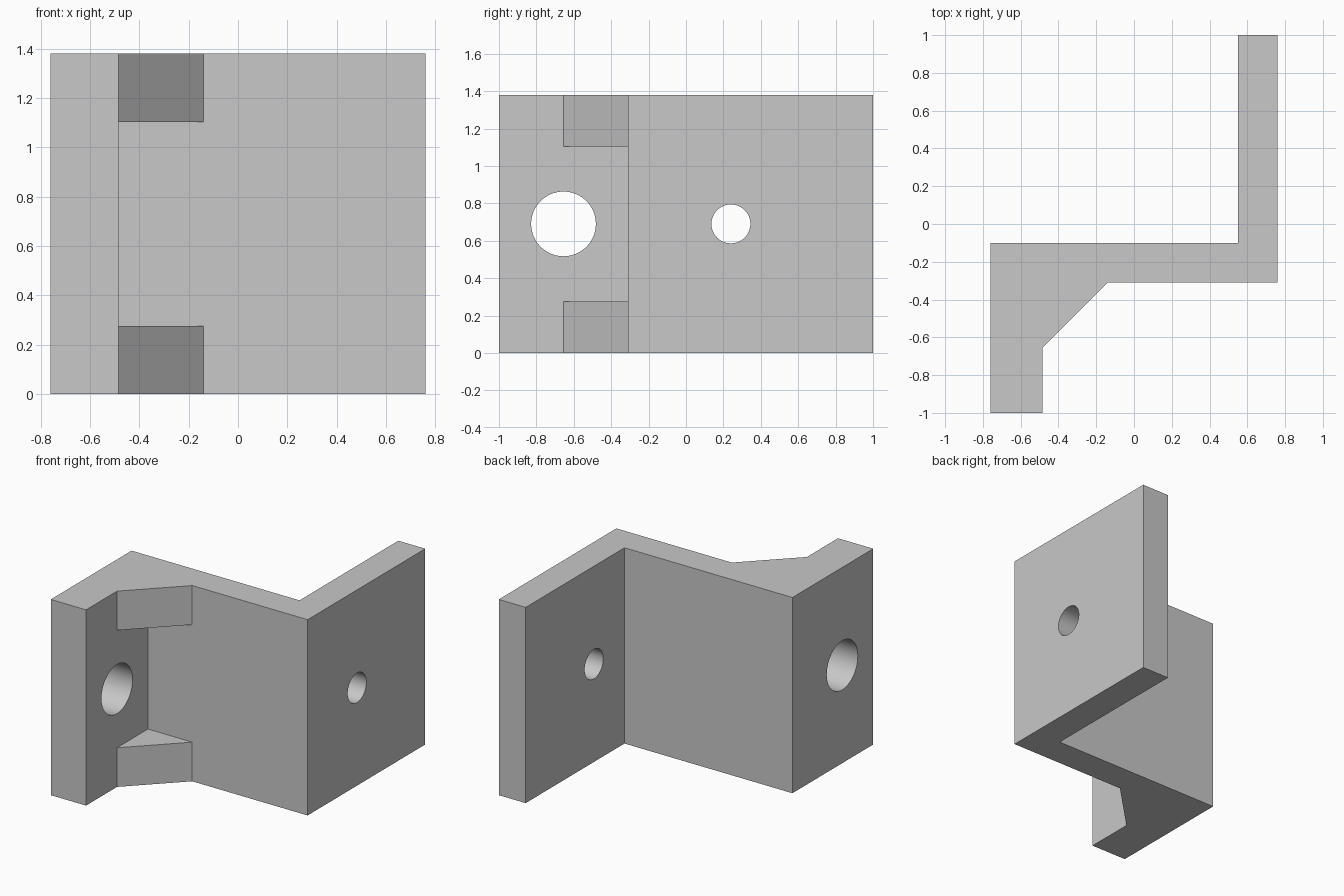
import bpy
import bmesh
import math

if "Cube" in bpy.data.objects:
    bpy.data.objects.remove(bpy.data.objects["Cube"], do_unlink=True)

HEIGHT = 1.38
GUSSET = 0.276
MID = HEIGHT / 2

grey = bpy.data.materials.new("plain grey")
grey.use_nodes = True
grey.diffuse_color = (0.58, 0.58, 0.58, 1)
grey.node_tree.nodes["Principled BSDF"].inputs["Base Color"].default_value = grey.diffuse_color


def prism(name, outline, bottom, top):
    """Extrude a plan outline upwards."""
    bm = bmesh.new()
    face = bm.faces.new([bm.verts.new((x, y, bottom)) for x, y in outline])
    new = bmesh.ops.extrude_face_region(bm, geom=[face])["geom"]
    bmesh.ops.translate(bm, vec=(0, 0, top - bottom),
                        verts=[v for v in new if isinstance(v, bmesh.types.BMVert)])
    bmesh.ops.recalc_face_normals(bm, faces=bm.faces)
    mesh = bpy.data.meshes.new(name)
    bm.to_mesh(mesh)
    bm.free()
    mesh.materials.append(grey)
    obj = bpy.data.objects.new(name, mesh)
    bpy.context.collection.objects.link(obj)
    return obj


def drill(name, x, y, radius):
    """Cylinder cutter running along x."""
    bpy.ops.mesh.primitive_cylinder_add(vertices=64, radius=radius, depth=0.6,
                                        location=(x, y, MID),
                                        rotation=(0, math.pi / 2, 0))
    obj = bpy.context.object
    obj.name = name
    obj.data.materials.append(grey)
    return obj


def cut(target, cutter):
    """Subtract the cutter, apply, and remove it."""
    cutter.hide_render = True
    mod = target.modifiers.new("cut", "BOOLEAN")
    mod.operation = "DIFFERENCE"
    mod.solver = "EXACT"
    mod.object = cutter
    bpy.context.view_layer.objects.active = target
    bpy.ops.object.modifier_apply(modifier=mod.name)
    bpy.data.objects.remove(cutter, do_unlink=True)


# Z-shaped bracket, with the corner gusset at full height
bracket = prism("bracket", [
    (-0.76, -1), (-0.485, -1), (-0.485, -0.655), (-0.14, -0.31),
    (0.76, -0.31), (0.76, 1), (0.55, 1), (0.55, -0.1), (-0.76, -0.1),
], 0, HEIGHT)

# Pocket that leaves only the top and bottom gussets
cut(bracket, prism("gusset_pocket", [
    (-0.485, -0.31), (-0.485, -0.8), (0, -0.8), (0, -0.31),
], GUSSET, HEIGHT - GUSSET))

# Through holes in the two flanges
cut(bracket, drill("large_hole", -0.62, -0.655, 0.173))
cut(bracket, drill("small_hole", 0.655, 0.24, 0.104))

# Smooth the hole walls, keep the plate edges sharp
bpy.ops.object.select_all(action="DESELECT")
bracket.select_set(True)
bpy.context.view_layer.objects.active = bracket
bpy.ops.object.shade_smooth_by_angle(angle=math.radians(30))
